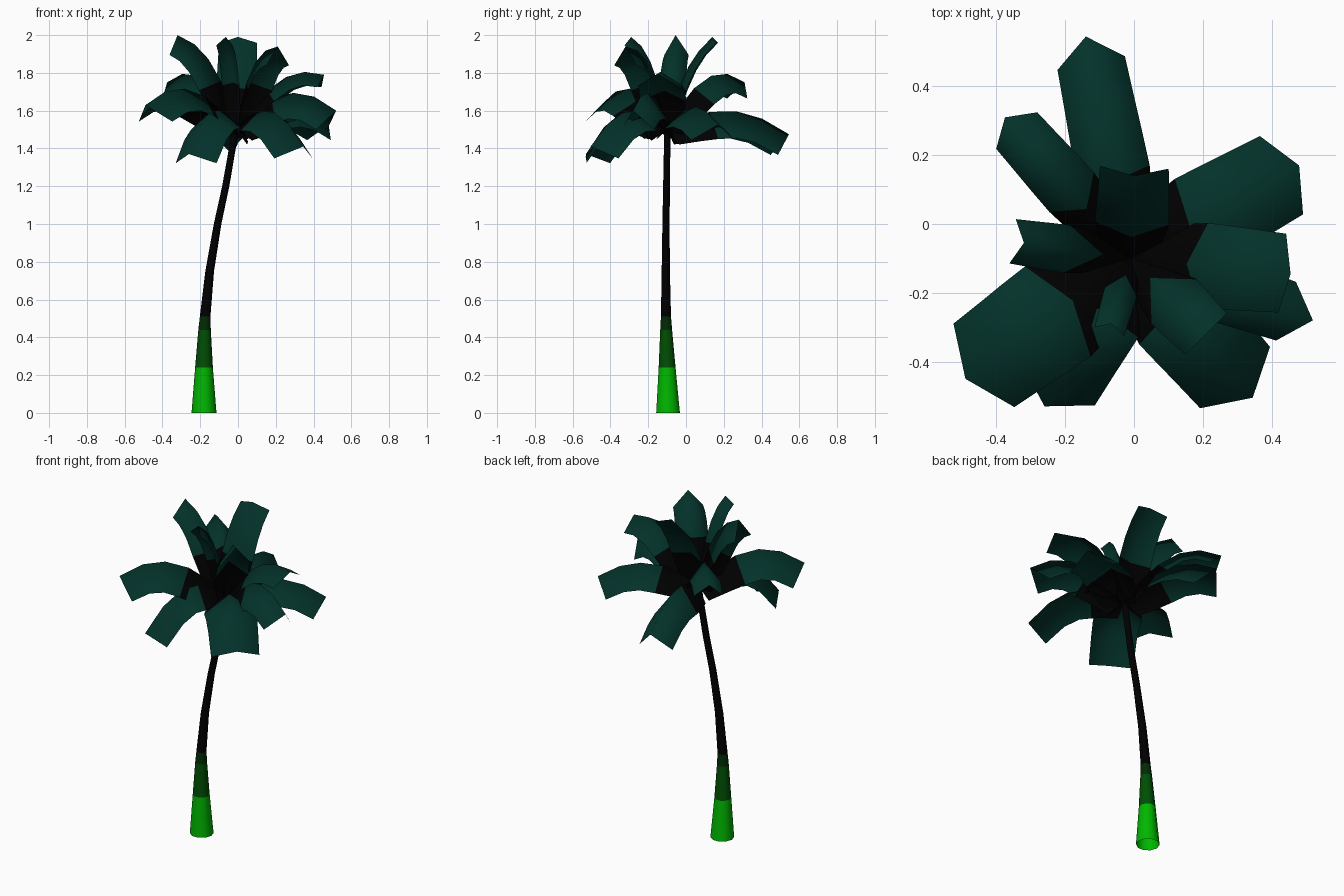
import bpy, bmesh, math
from mathutils import Vector

cube = bpy.data.objects.get("Cube")
if cube:
    bpy.data.objects.remove(cube, do_unlink=True)


def material(name, rgb):
    m = bpy.data.materials.new(name)
    m.use_nodes = True
    m.diffuse_color = (*rgb, 1)
    bsdf = m.node_tree.nodes["Principled BSDF"]
    bsdf.inputs["Base Color"].default_value = (*rgb, 1)
    bsdf.inputs["Roughness"].default_value = 0.9
    return m


LEAF = material("deep teal", (0.001, 0.031, 0.023))
DARK = material("near black", (0.0, 0.0, 0.0))
BRIGHT = material("bright green", (0.0, 0.47, 0.0))
MID = material("dark green", (0.0, 0.075, 0.001))
DEEP = material("darkest green", (0.0, 0.025, 0.001))


def finish(name, bm, mats, angle):
    mesh = bpy.data.meshes.new(name)
    bm.to_mesh(mesh)
    bm.free()
    ob = bpy.data.objects.new(name, mesh)
    bpy.context.collection.objects.link(ob)
    for m in mats:
        mesh.materials.append(m)
    bpy.ops.object.select_all(action="DESELECT")
    ob.select_set(True)
    bpy.context.view_layer.objects.active = ob
    bpy.ops.object.shade_smooth_by_angle(angle=math.radians(angle))


# Trunk: open tube of rings (x, y, z, radius), coloured in bands by height
RINGS = [(-0.18, -0.095, 0, 0.066), (-0.18, -0.1, 0.24, 0.047),
         (-0.177, -0.105, 0.44, 0.033), (-0.174, -0.106, 0.51, 0.028),
         (-0.15, -0.107, 0.75, 0.023), (-0.108, -0.106, 1.0, 0.02),
         (-0.065, -0.103, 1.2, 0.019), (-0.03, -0.1, 1.4, 0.018),
         (-0.01, -0.1, 1.53, 0.017)]
SIDES = 10
bm = bmesh.new()
rows = []
for x, y, z, r in RINGS:
    rows.append([bm.verts.new((x + r * math.cos(a), y + r * math.sin(a), z))
                 for a in (math.tau * k / SIDES for k in range(SIDES))])
for i in range(len(rows) - 1):
    for k in range(SIDES):
        n = (k + 1) % SIDES
        f = bm.faces.new((rows[i][k], rows[i][n], rows[i + 1][n], rows[i + 1][k]))
        f.material_index = min(i, 3)
finish("trunk", bm, [BRIGHT, MID, DEEP, DARK], 50)

# Fronds: folded strips arching from the crown, dark near the base
CROWN = Vector((-0.01, -0.1, 1.5))
# (position along the frond, relative width)
PROFILE = [(0, 0.7), (0.17, 0.97), (0.35, 1.08), (0.57, 1.06), (0.78, 1.03), (1, 1)]


def frond(name, tip, mid_z, half_width, fold, lean=0.5):
    tip = Vector(tip)
    ctrl = CROWN.lerp(tip, lean)
    ctrl.z = 2 * mid_z - (CROWN.z + tip.z) / 2
    out = tip - CROWN
    side = Vector((-out.y, out.x, 0)).normalized()
    bm = bmesh.new()
    rows = []
    for t, width in PROFILE:
        p = (1 - t) ** 2 * CROWN + 2 * t * (1 - t) * ctrl + t * t * tip
        tangent = ((1 - t) * (ctrl - CROWN) + t * (tip - ctrl)).normalized()
        drop = tangent.cross(side) * fold * width
        w = side * half_width * width
        rows.append([bm.verts.new(v) for v in (p + w - drop, p, p - w - drop)])
    for i in range(len(rows) - 1):
        for k in range(2):
            f = bm.faces.new((rows[i][k], rows[i][k + 1], rows[i + 1][k + 1], rows[i + 1][k]))
            f.material_index = 1 if i < 2 else 0
    finish(name, bm, [LEAF, DARK], 180)


# name, tip, ridge height halfway, half width, fold depth
FRONDS = [
    ("back_frond", (-0.14, 0.545, 1.475), 1.60, 0.1, 0.135),
    ("back_right_frond", (-0.375, 0.31, 1.75), 1.77, 0.08, 0.1),
    ("back_left_frond", (0.48, 0.17, 1.525), 1.62, 0.13, 0.1),
    ("left_upper_frond", (0.455, -0.145, 1.79), 1.76, 0.115, 0.07),
    ("left_lower_frond", (0.52, -0.28, 1.6), 1.69, 0.09, 0.13),
    ("front_left_frond", (0.345, -0.505, 1.41), 1.60, 0.135, 0.1),
    ("front_right_frond", (-0.26, -0.53, 1.37), 1.60, 0.125, 0.09),
    ("right_frond", (-0.49, -0.45, 1.63), 1.71, 0.15, 0.11),
]
for args in FRONDS:
    frond(*args)

# Upright fronds rise more steeply out of the crown
UPRIGHT = [
    ("upright_right_frond", (-0.32, -0.055, 2.0), 1.84, 0.065, 0.11),
    ("upright_back_frond", (0.0, 0.14, 1.99), 1.80, 0.1, 0.04),
    ("upright_front_frond", (-0.065, -0.29, 1.99), 1.83, 0.045, 0.05),
    ("upright_left_frond", (0.21, -0.32, 1.94), 1.83, 0.085, 0.1),
]
for args in UPRIGHT:
    frond(*args, lean=0.3)
